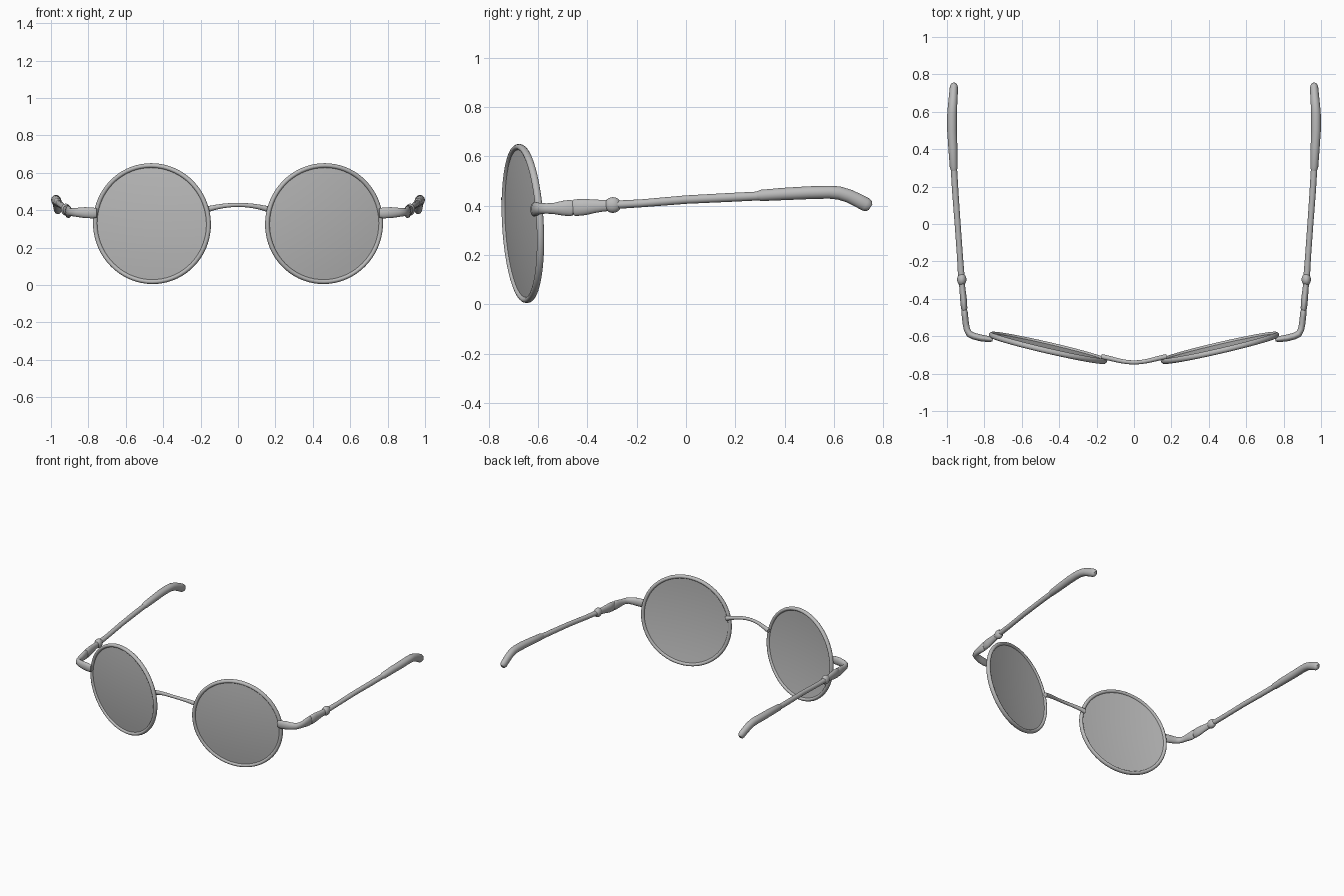
import bpy, bmesh, math
from mathutils import Vector, Matrix

if "Cube" in bpy.data.objects:
    bpy.data.objects.remove(bpy.data.objects["Cube"])

metal = bpy.data.materials.new("grey")
metal.diffuse_color = (0.5, 0.5, 0.5, 1)
metal.use_nodes = True
metal.node_tree.nodes["Principled BSDF"].inputs["Base Color"].default_value = metal.diffuse_color


def finish(bm, name):
    bmesh.ops.recalc_face_normals(bm, faces=bm.faces)
    me = bpy.data.meshes.new(name)
    bm.to_mesh(me)
    bm.free()
    ob = bpy.data.objects.new(name, me)
    bpy.context.collection.objects.link(ob)
    me.materials.append(metal)
    bpy.ops.object.select_all(action='DESELECT')
    ob.select_set(True)
    bpy.context.view_layer.objects.active = ob
    bpy.ops.object.shade_smooth_by_angle(angle=math.radians(40))
    return ob


def sweep(name, stations, sx=1, n=20):
    """Oval tube through stations (x, y, z, half width, half height)."""
    bm = bmesh.new()
    pts = [Vector((s[0] * sx, s[1], s[2])) for s in stations]
    rings = []
    for i, (p, s) in enumerate(zip(pts, stations)):
        t = (pts[min(i + 1, len(pts) - 1)] - pts[max(i - 1, 0)]).normalized()
        side = t.cross(Vector((0, 0, 1))).normalized()
        up = side.cross(t)
        rings.append([bm.verts.new(p + side * s[3] * math.cos(a) + up * s[4] * math.sin(a))
                      for a in (2 * math.pi * k / n for k in range(n))])
    for a, b in zip(rings, rings[1:]):
        for k in range(n):
            bm.faces.new((a[k], a[(k + 1) % n], b[(k + 1) % n], b[k]))
    bm.faces.new(rings[0])
    bm.faces.new(rings[-1])
    return finish(bm, name)


def lathe(name, profile, matrix, closed, n=72):
    """Spin (radius, depth) points around the local y axis."""
    bm = bmesh.new()
    vs = [bm.verts.new((r, d, 0)) for r, d in profile]
    m = len(vs)
    es = [bm.edges.new((vs[i], vs[(i + 1) % m])) for i in range(m if closed else m - 1)]
    bmesh.ops.spin(bm, geom=vs + es, cent=(0, 0, 0), axis=(0, 1, 0),
                   angle=2 * math.pi, steps=n)
    bmesh.ops.remove_doubles(bm, verts=bm.verts, dist=1e-5)
    bmesh.ops.transform(bm, matrix=matrix, verts=bm.verts)
    return finish(bm, name)


# rim cross-section and gently domed lens profile
rim_profile = [(0.311 + 0.0125 * math.cos(a), 0.015 * math.sin(a))
               for a in (2 * math.pi * k / 12 for k in range(12))]
dome = [0.303 * k / 8 for k in range(9)]
lens_profile = ([(r, -0.004 - 0.016 * (1 - (r / 0.303) ** 2)) for r in dome]
                + [(r, 0.004 - 0.016 * (1 - (r / 0.303) ** 2)) for r in reversed(dome)])

# end piece and hinge shank, wrapping round the corner
hinge = [(0.755, -0.618, 0.385, 0.010, 0.024), (0.775, -0.616, 0.385, 0.016, 0.029),
         (0.82, -0.609, 0.387, 0.018, 0.029), (0.855, -0.600, 0.388, 0.018, 0.025),
         (0.880, -0.588, 0.389, 0.018, 0.022), (0.893, -0.565, 0.389, 0.017, 0.021),
         (0.899, -0.535, 0.389, 0.017, 0.023), (0.903, -0.50, 0.390, 0.017, 0.030),
         (0.906, -0.47, 0.391, 0.017, 0.033), (0.907, -0.458, 0.391, 0.014, 0.029)]
knuckle = [(0.907, -0.459, 0.391, 0.013, 0.029), (0.908, -0.452, 0.392, 0.017, 0.034),
           (0.911, -0.41, 0.395, 0.018, 0.033), (0.915, -0.37, 0.398, 0.017, 0.027),
           (0.918, -0.34, 0.400, 0.016, 0.024), (0.922, -0.29, 0.403, 0.016, 0.022)]
# slim arm
arm = [(0.922, -0.30, 0.403, 0.018, 0.017), (0.930, -0.18, 0.410, 0.016, 0.016),
       (0.943, 0.0, 0.425, 0.016, 0.017), (0.956, 0.18, 0.434, 0.017, 0.018),
       (0.963, 0.30, 0.440, 0.017, 0.018)]
# thicker ear tip, bent down at the end
tip = [(0.962, 0.285, 0.440, 0.016, 0.017), (0.964, 0.305, 0.442, 0.021, 0.023),
       (0.968, 0.40, 0.448, 0.024, 0.025), (0.973, 0.50, 0.453, 0.026, 0.026),
       (0.973, 0.58, 0.455, 0.026, 0.026), (0.971, 0.62, 0.452, 0.025, 0.027),
       (0.968, 0.66, 0.440, 0.024, 0.027), (0.965, 0.70, 0.421, 0.023, 0.028),
       (0.963, 0.73, 0.405, 0.022, 0.028), (0.963, 0.743, 0.398, 0.018, 0.023),
       (0.963, 0.749, 0.394, 0.010, 0.013)]

for sx, label in ((-1, "left"), (1, "right")):
    place = (Matrix.Translation((0.46 * sx, -0.662, 0.328))
             @ Matrix.Rotation(math.radians(13 * sx), 4, 'Z')
             @ Matrix.Rotation(math.radians(3), 4, 'X'))
    lathe(label + "_rim", rim_profile, place, True)
    lathe(label + "_lens", lens_profile, place, False)
    sweep(label + "_end_piece", hinge, sx)
    sweep(label + "_hinge", knuckle, sx)
    sweep(label + "_arm", arm, sx)
    sweep(label + "_ear_tip", tip, sx)
    # ball joint
    bm = bmesh.new()
    bmesh.ops.create_uvsphere(bm, u_segments=20, v_segments=12, radius=1,
                              matrix=Matrix.Translation((0.921 * sx, -0.297, 0.403))
                              @ Matrix.Diagonal((0.025, 0.034, 0.032, 1)))
    finish(bm, label + "_ball_joint")

# arched nose bridge
bridge = []
for k in range(-10, 11):
    u = k / 10
    bridge.append((0.172 * u, -0.74 + 0.03 * u * u * (1.6 - 0.6 * u * u),
                   0.428 - 0.026 * u * u, 0.011 + 0.003 * u * u, 0.011 + 0.005 * u * u))
sweep("nose_bridge", bridge)
